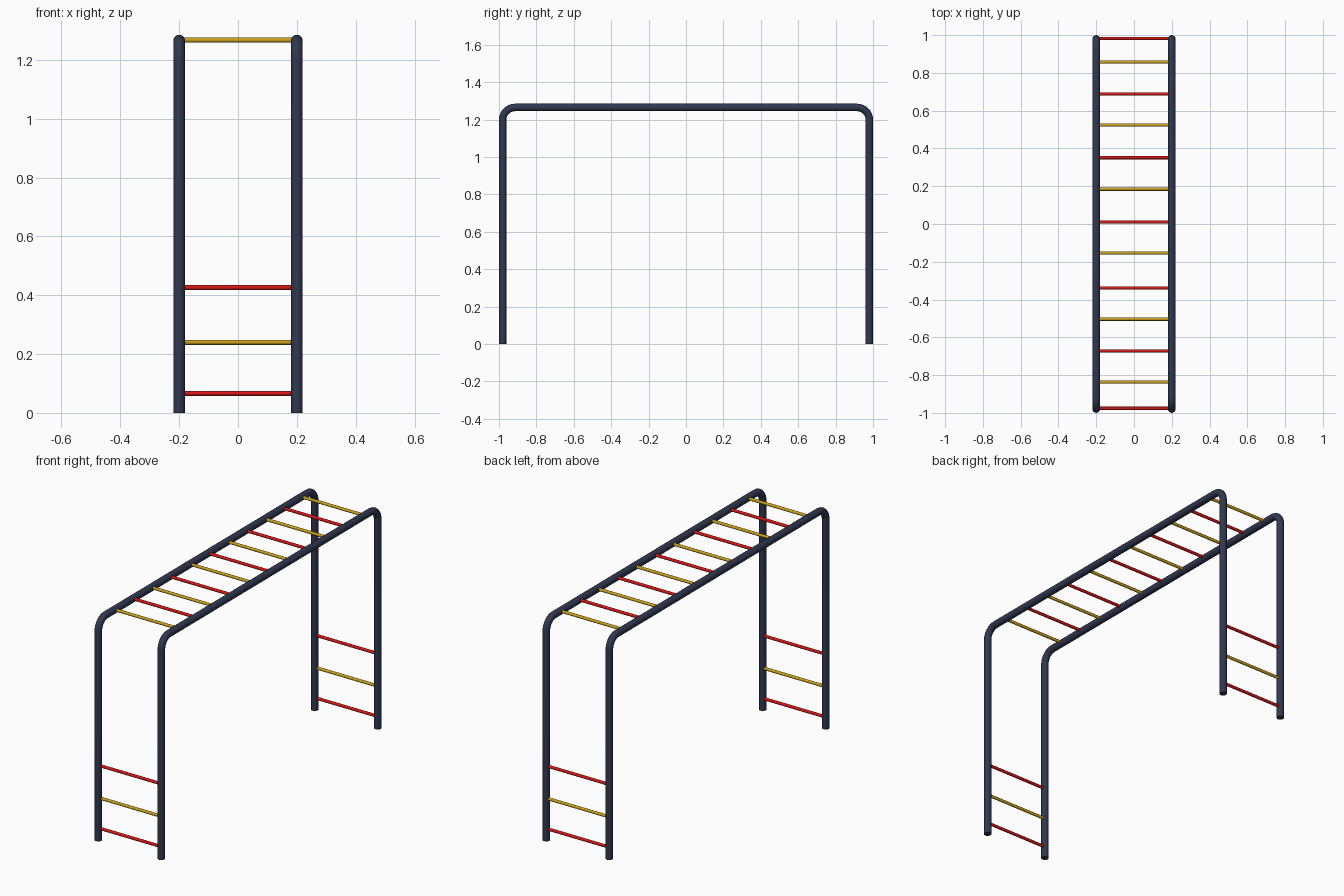
import bpy, math

if "Cube" in bpy.data.objects:
    bpy.data.objects.remove(bpy.data.objects["Cube"])


def material(name, rgb):
    m = bpy.data.materials.new(name)
    m.diffuse_color = (*rgb, 1)
    m.use_nodes = True
    m.node_tree.nodes["Principled BSDF"].inputs["Base Color"].default_value = m.diffuse_color
    return m


NAVY = material("dark navy", (0.03, 0.04, 0.08))
RED = material("red", (0.68, 0.008, 0.008))
YELLOW = material("golden yellow", (0.60, 0.36, 0.012))

TUBE_R, TOP_Z, LEG_Y, SIDE_X, BEND = 0.02, 1.265, 0.98, 0.2, 0.065


def activate(ob):
    bpy.ops.object.select_all(action='DESELECT')
    ob.select_set(True)
    bpy.context.view_layer.objects.active = ob


# bent side tube: leg, rounded corner, top rail, rounded corner, leg
def side_frame(name, x):
    arc = [math.radians(90 * i / 8) for i in range(9)]
    front = [(-LEG_Y + BEND * (1 - math.cos(a)), TOP_Z - BEND * (1 - math.sin(a))) for a in arc]
    back = [(-y, z) for y, z in reversed(front)]
    path = [(-LEG_Y, 0)] + front + back + [(LEG_Y, 0)]
    curve = bpy.data.curves.new(name, 'CURVE')
    curve.dimensions = '3D'
    spline = curve.splines.new('POLY')
    spline.points.add(len(path) - 1)
    for p, (y, z) in zip(spline.points, path):
        p.co = (x, y, z, 1)
    curve.bevel_depth = TUBE_R
    curve.bevel_resolution = 6
    curve.use_fill_caps = True
    curve.materials.append(NAVY)
    ob = bpy.data.objects.new(name, curve)
    bpy.context.collection.objects.link(ob)
    activate(ob)
    bpy.ops.object.convert(target='MESH')
    bpy.ops.object.shade_smooth_by_angle(angle=math.radians(40))


# straight round rung between the two side tubes
def rung(name, y, z, mat):
    bpy.ops.mesh.primitive_cylinder_add(vertices=12, radius=0.0085, depth=2 * SIDE_X - 0.02,
                                        location=(0, y, z), rotation=(0, math.pi / 2, 0))
    ob = bpy.context.object
    ob.name = name
    ob.data.materials.append(mat)
    bpy.ops.object.shade_smooth_by_angle(angle=math.radians(40))


side_frame("left_frame", -SIDE_X)
side_frame("right_frame", SIDE_X)

# overhead rungs, alternating colours
overhead = [-0.837, -0.672, -0.504, -0.339, -0.154, 0.01, 0.184, 0.351, 0.524, 0.688, 0.857]
for i, y in enumerate(overhead):
    rung(f"overhead_rung_{i + 1}", y, 1.267, RED if i % 2 else YELLOW)

# climbing rungs at both ends
for label, y in (("front", -0.976), ("back", 0.982)):
    for i, z in enumerate((0.066, 0.24, 0.426)):
        rung(f"{label}_ladder_rung_{i + 1}", y, z, YELLOW if i % 2 else RED)
